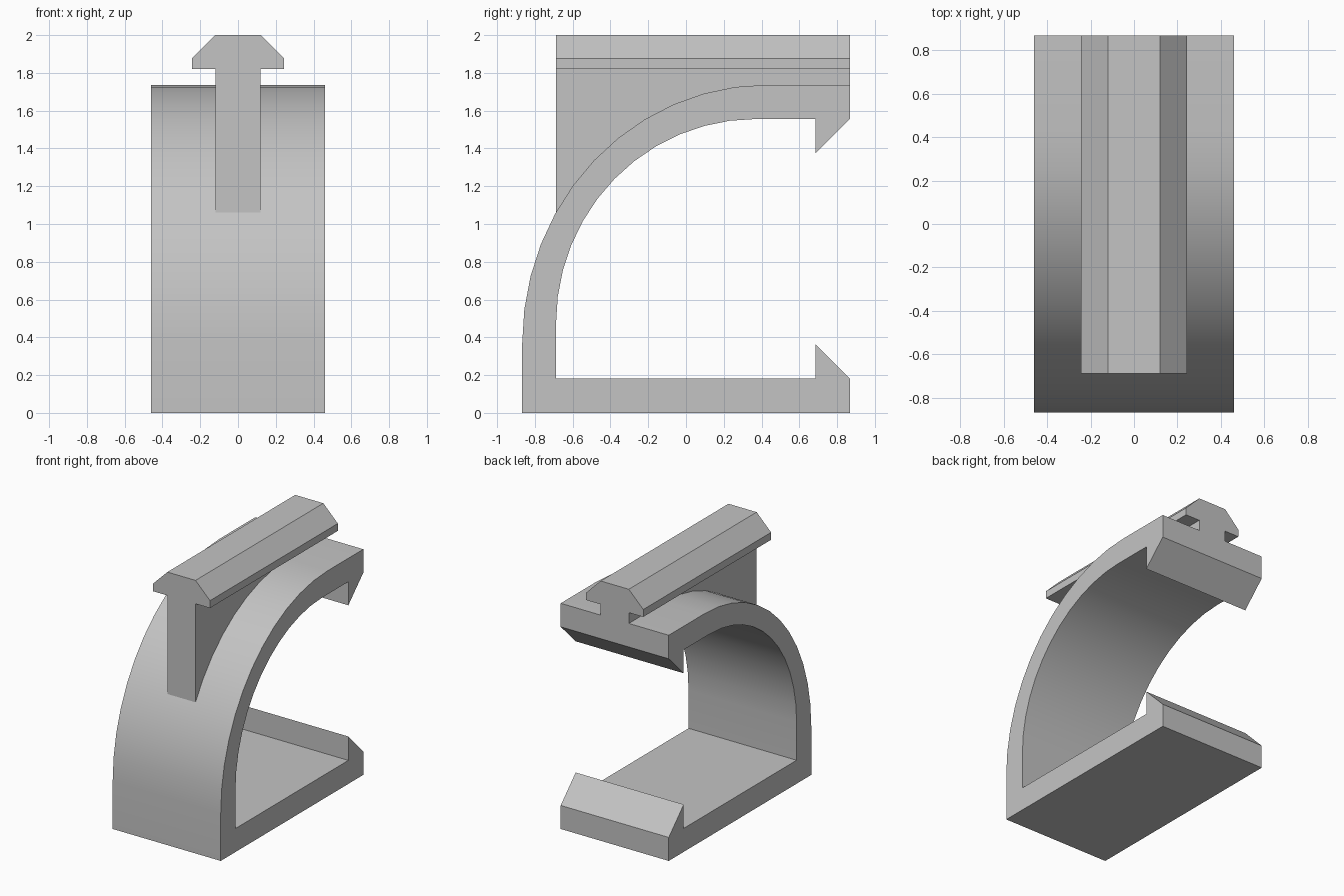
import bpy
import bmesh
from math import sin, cos, acos, pi, radians

cube = bpy.data.objects.get("Cube")
if cube:
    bpy.data.objects.remove(cube, do_unlink=True)

grey = bpy.data.materials.new("plain grey")
grey.use_nodes = True
GREY = (0.55, 0.55, 0.55, 1)
grey.diffuse_color = GREY
grey.node_tree.nodes["Principled BSDF"].inputs["Base Color"].default_value = GREY

BACK = 0.867      # rear end of the whole clip
INNER = -0.688    # inner face of the front wall, also the rail's front end
LIP = 0.685       # inner face of the hooks
SEGMENTS = 12


def arc(cy, cz, ry, rz, start=0.0):
    """Quarter ellipse from the front wall up to the roof."""
    angles = [start + (pi / 2 - start) * i / SEGMENTS for i in range(SEGMENTS + 1)]
    return [(cy - ry * cos(a), cz + rz * sin(a)) for a in angles]


def extrude(name, profile, to_start, depth):
    """Fill a 2D profile and extrude it along the depth vector."""
    bm = bmesh.new()
    face = bm.faces.new([bm.verts.new(to_start(*p)) for p in profile])
    result = bmesh.ops.extrude_face_region(bm, geom=[face])
    verts = [v for v in result["geom"] if isinstance(v, bmesh.types.BMVert)]
    bmesh.ops.translate(bm, verts=verts, vec=depth)
    bmesh.ops.recalc_face_normals(bm, faces=bm.faces[:])
    mesh = bpy.data.meshes.new(name)
    bm.to_mesh(mesh)
    bm.free()
    mesh.materials.append(grey)
    obj = bpy.data.objects.new(name, mesh)
    bpy.context.collection.objects.link(obj)
    bpy.ops.object.select_all(action="DESELECT")
    obj.select_set(True)
    bpy.context.view_layer.objects.active = obj
    bpy.ops.object.shade_smooth_by_angle(angle=radians(25))
    return obj


def across(name, profile, half_width):
    return extrude(name, profile, lambda y, z: (-half_width, y, z), (2 * half_width, 0, 0))


# Curved clip body with a hook at each open end
outer = arc(0.43, 0.37, 0.43 + BACK, 1.367)
inner = arc(0.37, 0.475, 0.37 - INNER, 1.081)
body = [(-BACK, 0)] + outer
body += [(BACK, 1.737), (BACK, 1.556), (LIP, 1.375), (LIP, 1.556)]
body += inner[::-1]
body += [(INNER, 0.181), (LIP, 0.181), (LIP, 0.365), (BACK, 0.181), (BACK, 0)]
across("clip_body", body, 0.46)

# Upright web, its lower edge seated just inside the curved body
ry, rz = 0.42 + BACK, 1.357
seat = arc(0.43, 0.37, ry, rz, acos((0.43 - INNER) / ry))
web = [(INNER, 1.82)] + seat + [(0.43, 1.737), (BACK, 1.737), (BACK, 1.82)]
across("rail_web", web, 0.12)

# Chamfered rail head, mirrored across the centre
half = [(0.12, 2.0), (0.243, 1.877), (0.243, 1.82)]
head = half + [(-x, z) for x, z in reversed(half)]
extrude("rail_head", head, lambda x, z: (x, INNER, z), (0, BACK - INNER, 0))
